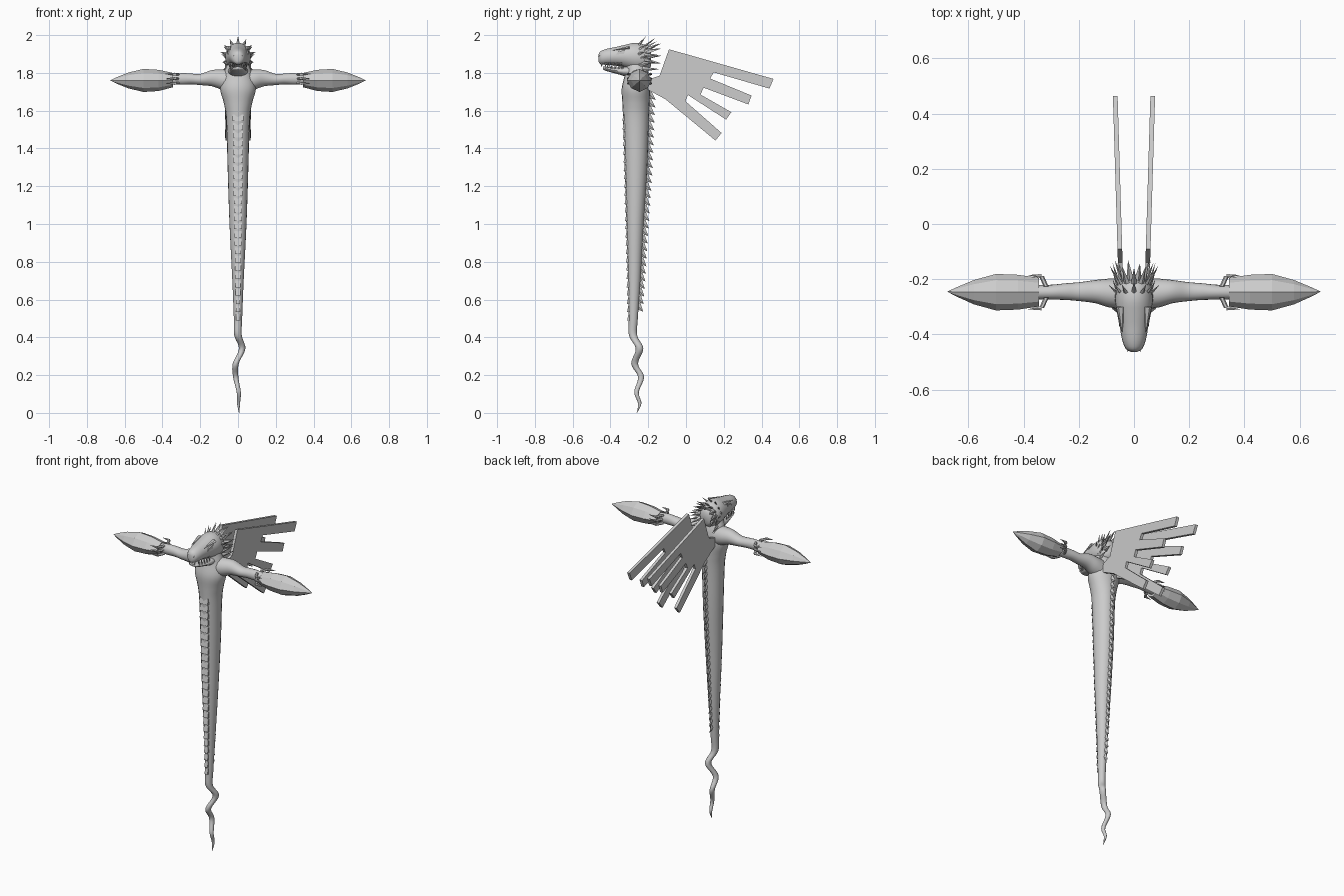
import bpy, bmesh, math
from mathutils import Vector

if "Cube" in bpy.data.objects:
    bpy.data.objects.remove(bpy.data.objects["Cube"], do_unlink=True)

grey = bpy.data.materials.new("stone_grey")
grey.use_nodes = True
grey.diffuse_color = (0.6, 0.6, 0.6, 1)
grey.node_tree.nodes["Principled BSDF"].inputs["Base Color"].default_value = (0.6, 0.6, 0.6, 1)


def finish(name, bm, smooth=None):
    bmesh.ops.recalc_face_normals(bm, faces=bm.faces)
    me = bpy.data.meshes.new(name)
    bm.to_mesh(me)
    bm.free()
    ob = bpy.data.objects.new(name, me)
    bpy.context.collection.objects.link(ob)
    me.materials.append(grey)
    if smooth:
        bpy.ops.object.select_all(action='DESELECT')
        ob.select_set(True)
        bpy.context.view_layer.objects.active = ob
        bpy.ops.object.shade_smooth_by_angle(angle=math.radians(smooth))
    return ob


def spline(keys, steps):
    """Catmull-Rom interpolation through tuples."""
    out = []
    for i in range(len(keys) - 1):
        a, b = keys[max(i - 1, 0)], keys[i]
        c, d = keys[i + 1], keys[min(i + 2, len(keys) - 1)]
        for s in range(steps):
            t = s / steps
            out.append([0.5 * (2 * q + (r - p) * t + (2 * p - 5 * q + 4 * r - w) * t * t
                               + (3 * q - p - 3 * r + w) * t ** 3)
                        for p, q, r, w in zip(a, b, c, d)])
    return out + [list(keys[-1])]


def loft(bm, rings, n, u, v, diag=1.0):
    """Skin elliptical rings (x, y, z, radius_u, radius_v); diag pulls odd points inward."""
    u, v = Vector(u), Vector(v)
    loops = []
    for x, y, z, ru, rv in rings:
        loop = []
        for k in range(n):
            a = 2 * math.pi * k / n
            f = diag if k % 2 else 1
            loop.append(bm.verts.new(Vector((x, y, z)) + u * ru * f * math.cos(a) + v * rv * f * math.sin(a)))
        loops.append(loop)
    for p, q in zip(loops, loops[1:]):
        for k in range(n):
            bm.faces.new((p[k], p[(k + 1) % n], q[(k + 1) % n], q[k]))
    bm.faces.new(loops[0])
    bm.faces.new(loops[-1])


def spike(bm, base, tip, across, wide, thick, n=4):
    """Flattened pointed cone from base to tip."""
    base, tip = Vector(base), Vector(tip)
    d = (tip - base).normalized()
    s = Vector(across)
    s = (s - d * s.dot(d)).normalized()
    t = d.cross(s)
    ring = [bm.verts.new(base + s * wide * math.cos(2 * math.pi * k / n)
                         + t * thick * math.sin(2 * math.pi * k / n)) for k in range(n)]
    end = bm.verts.new(tip)
    for k in range(n):
        bm.faces.new((ring[k], ring[(k + 1) % n], end))
    bm.faces.new(ring)


def prism(bm, outline, place):
    """Solid between two copies of an outline; place(point, side) gives the position."""
    a = [bm.verts.new(place(p, 0)) for p in outline]
    b = [bm.verts.new(place(p, 1)) for p in outline]
    bm.faces.new(a)
    bm.faces.new(b)
    for k in range(len(a)):
        m = (k + 1) % len(a)
        bm.faces.new((a[k], a[m], b[m], b[k]))


X, Y, Z = (1, 0, 0), (0, 1, 0), (0, 0, 1)

# Serpent body with curling tail
body_keys = [
    (0, -.27, 1.86, .05, .05), (0, -.26, 1.8, .075, .062), (0, -.265, 1.72, .095, .075),
    (0, -.265, 1.64, .075, .072), (0, -.265, 1.55, .062, .068), (0, -.265, 1.3, .055, .06),
    (0, -.27, 1.0, .045, .046), (0, -.274, .7, .03, .033), (0, -.279, .5, .022, .024),
    (0, -.28, .41, .02, .022), (.022, -.246, .34, .017, .02), (-.012, -.272, .26, .016, .018),
    (-.012, -.238, .19, .014, .016), (.004, -.262, .11, .011, .012), (.003, -.245, .05, .008, .009),
    (.006, -.26, 0, .001, .001)]
bm = bmesh.new()
loft(bm, spline(body_keys, 5), 20, X, Y)
finish("body_and_tail", bm, 60)


def body_at(z):
    for a, b in zip(body_keys, body_keys[1:]):
        if b[2] <= z <= a[2]:
            t = (a[2] - z) / (a[2] - b[2])
            return [p + (q - p) * t for p, q in zip(a, b)]


# Belly scutes
bm = bmesh.new()
for i in range(25):
    z = 1.56 - i * .044
    x, y, _, rx, ry = body_at(z)
    w = rx * .45
    front = y - ry * .9
    prism(bm, [(front + .012, z + .02), (front - .004, z + .02), (front - .011, z - .015), (front + .012, z - .015)],
          lambda p, s: ((2 * s - 1) * w, p[0], p[1]))
finish("belly_scutes", bm)

# Row of back spines, pointing back and down
bm = bmesh.new()
for i in range(30):
    z = 1.73 - i * .04
    x, y, _, rx, ry = body_at(z)
    back = y + ry
    spike(bm, (0, back - .008, z), (0, back + .032 - i * .0003, z - .034), Z, .022, .008)
finish("back_spines", bm)

# Arms, gauntlets and gripping claws on both sides
arm_keys = [(.03, -.255, 1.755, .055, .06), (.09, -.25, 1.765, .052, .053), (.14, -.245, 1.772, .042, .043),
            (.2, -.245, 1.765, .034, .03), (.25, -.245, 1.768, .03, .029), (.3, -.247, 1.768, .027, .031),
            (.37, -.247, 1.765, .026, .026)]
blade_keys = [(.345, -.247, 1.762, .052, .038), (.42, -.247, 1.76, .063, .056), (.5, -.247, 1.76, .066, .061),
              (.58, -.247, 1.76, .044, .042), (.64, -.246, 1.76, .018, .018), (.675, -.245, 1.76, .001, .001)]
for side, m in (("left", 1), ("right", -1)):
    flip = lambda keys: [(k[0] * m, *k[1:]) for k in keys]
    bm = bmesh.new()
    loft(bm, spline(flip(arm_keys), 5), 18, Y, Z)
    finish(side + "_arm", bm, 60)

    bm = bmesh.new()
    loft(bm, flip(blade_keys), 8, Y, Z, .93)
    finish(side + "_gauntlet", bm)

    bm = bmesh.new()
    for sy in (-1, 1):
        for dz in (-.02, .005, .028):
            knuckle = (.335 * m, -.247 + sy * .058, 1.765 + dz)
            loft(bm, [(.318 * m, -.247 + sy * .02, 1.765 + dz, .009, .008), (*knuckle, .009, .007)], 6, X, Z)
            spike(bm, knuckle, (.385 * m, -.247 + sy * .062, 1.765 + dz * 1.1), Z, .008, .009, 6)
    finish(side + "_claws", bm)

# Flat finger-feathered wings
wing = [(-.09, 1.925), (.463, 1.768), (.442, 1.717), (.146, 1.803), (.128, 1.77), (.347, 1.68), (.33, 1.633),
        (.093, 1.722), (.077, 1.685), (.24, 1.592), (.212, 1.553), (.01, 1.683), (-.003, 1.65),
        (.188, 1.482), (.156, 1.442), (-.108, 1.66), (-.2, 1.71), (-.2, 1.765), (-.14, 1.785)]
for side, m in (("left", 1), ("right", -1)):
    bm = bmesh.new()
    prism(bm, wing, lambda p, s: (m * (.041 + .03 * (p[0] + .15) + .017 * s), p[0], p[1]))
    finish(side + "_wing", bm)

# Head: upper skull and lower jaw
bm = bmesh.new()
skull = [(0, -.463, 1.878, .012, .02), (0, -.452, 1.88, .03, .035), (0, -.42, 1.885, .043, .043),
         (0, -.37, 1.888, .052, .05), (0, -.32, 1.888, .062, .062), (0, -.27, 1.885, .068, .075),
         (0, -.22, 1.88, .06, .07), (0, -.185, 1.875, .03, .04)]
loft(bm, spline(skull, 3), 18, X, Z)
finish("skull", bm, 50)
bm = bmesh.new()
jaw = [(0, -.44, 1.826, .015, .007), (0, -.425, 1.822, .032, .011), (0, -.37, 1.812, .043, .016),
       (0, -.31, 1.808, .052, .028), (0, -.25, 1.82, .055, .04)]
loft(bm, spline(jaw, 3), 16, X, Z)
finish("lower_jaw", bm, 50)

# Teeth, eyes, brows and nostrils
bm = bmesh.new()
for m in (-1, 1):
    for i in range(6):
        y = -.445 + i * .02
        x = m * (.018 + .028 * math.sqrt(i / 5))
        spike(bm, (x, y, 1.855), (x, y - .003, 1.828), Y, .007, .005)
        if i:
            spike(bm, (x * .9, y + .01, 1.822), (x * .9, y + .009, 1.845), Y, .006, .004)
finish("teeth", bm)
bm = bmesh.new()
for m in (-1, 1):
    prism(bm, [(-.37, 1.898), (-.36, 1.912), (-.322, 1.922), (-.328, 1.9)],
          lambda p, s: (m * (.04 + .016 * s + .1 * (p[0] + .35)), p[0], p[1]))
finish("eyes", bm)
bm = bmesh.new()
for m in (-1, 1):
    spike(bm, (m * .048, -.3, 1.935), (m * .043, -.395, 1.918), X, .016, .009, 6)
    spike(bm, (m * .024, -.435, 1.898), (m * .022, -.465, 1.888), X, .01, .007, 6)
finish("brows_and_nostrils", bm)

# Mane of swept-back spikes: (base y, reach back, reach out, count, fan degrees)
bm = bmesh.new()
for y, back, out, count, fan in ((-.27, .06, .055, 7, 75), (-.235, .085, .045, 9, 110), (-.21, .08, .02, 8, 120)):
    for i in range(count):
        a = math.radians(-fan + 2 * fan * i / (count - 1))
        d = Vector((math.sin(a), 0, math.cos(a)))
        c = Vector((0, y, 1.885))
        low = 1 - .25 * abs(math.sin(a))
        r = .055
        tip = c + d * (r + out * low) + Vector((0, back * (.85 + .15 * (i % 2)), 0))
        spike(bm, c + d * (r - .012), tip, d.cross(Vector(Y)), .016, .009)
finish("mane", bm)

# Cheek horns sweeping down and back
bm = bmesh.new()
for m in (-1, 1):
    for i in range(3):
        spike(bm, (m * .05, -.27 + .02 * i, 1.87 - .025 * i), (m * .078, -.2 + .03 * i, 1.89 - .035 * i), Z, .014, .008)
finish("cheek_horns", bm)
